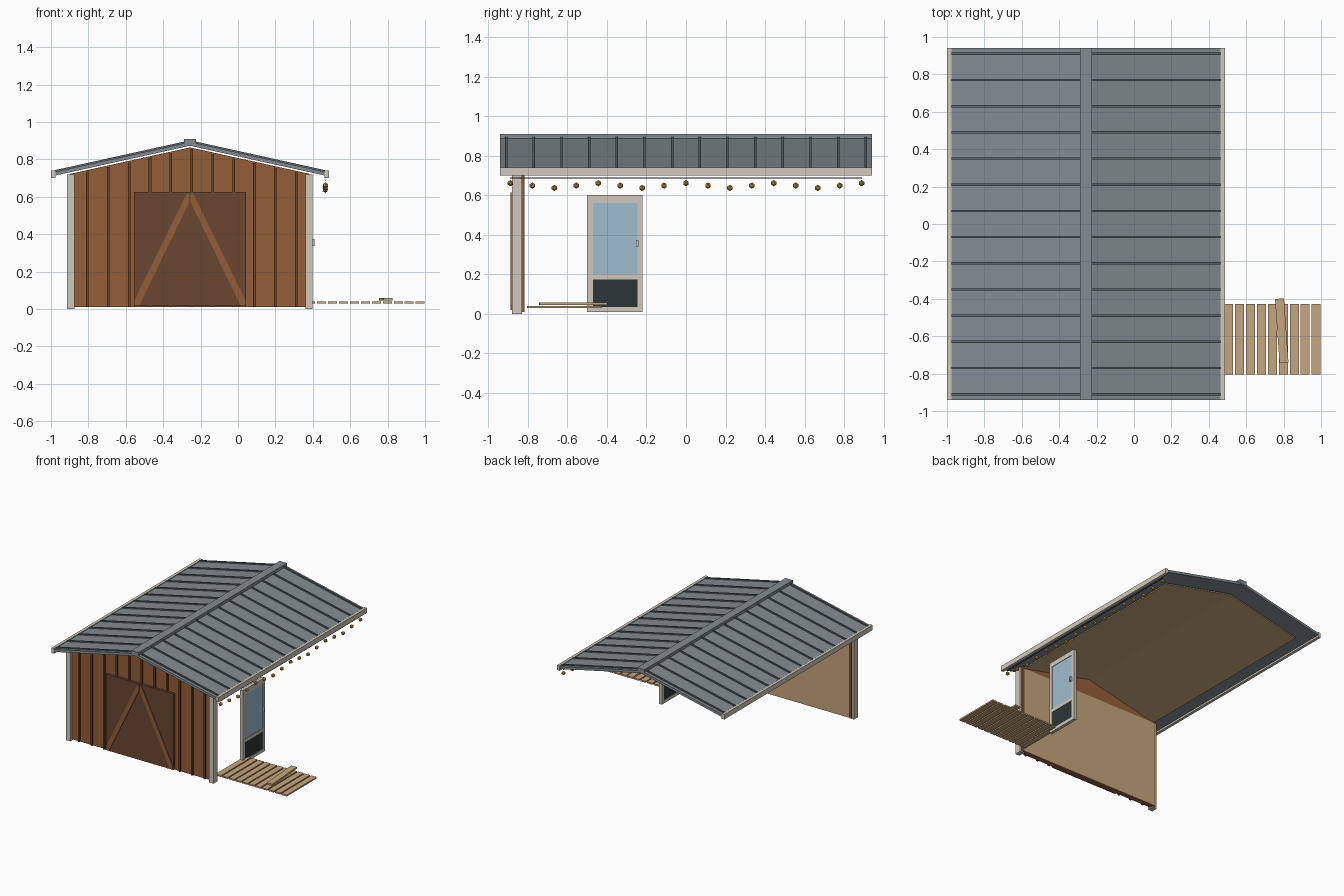
import bpy, bmesh, math
from mathutils import Matrix

if "Cube" in bpy.data.objects:
    bpy.data.objects.remove(bpy.data.objects["Cube"])

CX = -0.257      # ridge line of the shed
SLOPE = 0.221    # roof pitch


def material(name, hexcode):
    def lin(c):
        return c / 12.92 if c <= 0.04045 else ((c + 0.055) / 1.055) ** 2.4
    rgb = [lin(int(hexcode[i:i + 2], 16) / 255) for i in (0, 2, 4)]
    m = bpy.data.materials.new(name)
    m.use_nodes = True
    m.diffuse_color = (*rgb, 1)
    m.node_tree.nodes["Principled BSDF"].inputs["Base Color"].default_value = (*rgb, 1)
    return m


WALL = material("wall_brown", "945F38")
BATTEN = material("batten_brown", "69442A")
DOOR = material("dark_door_brown", "6A4630")
TRIM = material("trim_cream", "D0C9BC")
ROOF = material("roof_grey", "838C91")
SEAM = material("seam_grey", "5C656B")
TAN = material("raw_timber", "C6A67C")
GLASS = material("glass_blue", "9EBED0")
DARK = material("charcoal", "2C3537")
AMBER = material("bulb_amber", "D09A38")


def finish(name, bm, mat):
    bmesh.ops.recalc_face_normals(bm, faces=bm.faces)
    me = bpy.data.meshes.new(name)
    bm.to_mesh(me)
    bm.free()
    me.materials.append(mat)
    ob = bpy.data.objects.new(name, me)
    bpy.context.scene.collection.objects.link(ob)
    return ob


def box(name, x, y, z, mat):
    """Box from (min, max) ranges."""
    bm = bmesh.new()
    bmesh.ops.create_cube(bm, size=1)
    for v in bm.verts:
        v.co = [(r[0] + r[1]) / 2 + c * (r[1] - r[0]) for c, r in zip(v.co, (x, y, z))]
    return finish(name, bm, mat)


def prism(name, profile, y0, y1, mat):
    """Extrude an x-z outline along y; x is measured from the ridge."""
    bm = bmesh.new()
    face = bm.faces.new([bm.verts.new((CX + x, y0, z)) for x, z in profile])
    out = bmesh.ops.extrude_face_region(bm, geom=[face])
    for v in out["geom"]:
        if isinstance(v, bmesh.types.BMVert):
            v.co.y = y1
    return finish(name, bm, mat)


def chevron(name, half, apex, thick, y, mat):
    drop = half * SLOPE
    prism(name, [(-half, apex - drop), (0, apex), (half, apex - drop),
                 (half, apex - drop - thick), (0, apex - thick),
                 (-half, apex - drop - thick)], y[0], y[1], mat)


# Roof, seams, ridge cap, eave boards and ceiling
chevron("roof", 0.725, 0.893, 0.02, (-0.94, 0.94), ROOF)
for i in range(14):
    y = -0.91 + i * 0.14
    chevron("roof_seam", 0.722, 0.902, 0.012, (y - 0.006, y + 0.006), SEAM)
box("ridge_cap", (CX - 0.033, CX + 0.033), (-0.942, 0.942), (0.876, 0.91), ROOF)
for s in (-1, 1):
    xs = sorted((CX + s * 0.72, CX + s * 0.743))
    box("eave_board", xs, (-0.942, 0.942), (0.70, 0.74), TRIM)
chevron("ceiling", 0.62, 0.858, 0.01, (-0.82, 0.80), TAN)

# Front gable wall with inner lining
H = 0.64
TOP = 0.864 - H * SLOPE
prism("front_wall", [(-H, 0.01), (H, 0.01), (H, TOP), (0, 0.864), (-H, TOP)],
      -0.86, -0.822, WALL)
box("wall_lining", (CX - 0.625, CX + 0.625), (-0.822, -0.817), (0.01, 0.71), TAN)
for s in (-1, 1):
    xs = sorted((CX + s * 0.617, CX + s * 0.656))
    box("corner_trim", xs, (-0.88, -0.829), (0, 0.718), TRIM)

# Vertical battens cut to the roof pitch
for i in range(11):
    x = 0.01 + (i - 5) * 0.1117
    prism("batten", [(x - 0.007, 0.01), (x + 0.007, 0.01),
                     (x + 0.007, 0.856 - abs(x + 0.007) * SLOPE),
                     (x - 0.007, 0.856 - abs(x - 0.007) * SLOPE)],
          -0.873, -0.86, BATTEN)

# Double barn doors with diagonal braces
for s in (-1, 1):
    xs = sorted((CX + s * 0.003, CX + s * 0.3))
    box("barn_door", xs, (-0.88, -0.86), (0.015, 0.625), DOOR)
    prism("door_brace", [(s * 0.298, 0.02), (s * 0.27, 0.02), (s * 0.004, 0.57),
                         (s * 0.004, 0.615), (s * 0.018, 0.615), (s * 0.298, 0.045)],
          -0.887, -0.88, WALL)
box("door_gap", (CX - 0.003, CX + 0.003), (-0.881, -0.86), (0.015, 0.625), BATTEN)

# Glazed side door
DX = (0.368, 0.393)
for y in ((-0.50, -0.47), (-0.245, -0.22)):
    box("side_door_stile", DX, y, (0.01, 0.60), TRIM)
for z in ((0.01, 0.035), (0.175, 0.20), (0.56, 0.60)):
    box("side_door_rail", DX, (-0.47, -0.245), z, TRIM)
box("side_door_glass", (0.372, 0.389), (-0.47, -0.245), (0.20, 0.56), GLASS)
box("side_door_panel", (0.372, 0.389), (-0.47, -0.245), (0.035, 0.175), DARK)
box("side_door_handle", (0.393, 0.41), (-0.253, -0.241), (0.338, 0.373), TRIM)

# Plank path with one loose board on top
for i in range(11):
    x = 0.974 - i * 0.0585
    box("path_plank", (x - 0.024, x + 0.024), (-0.805, -0.427), (0.029, 0.041), TAN)
loose = box("loose_plank", (-0.024, 0.024), (-0.172, 0.172), (0.045, 0.058), TAN)
loose.data.transform(Matrix.Translation((0.79, -0.571, 0)) @
                     Matrix.Rotation(math.radians(4), 4, "Z"))

# String of bulbs under the right eave
box("light_wire", (0.465, 0.469), (-0.89, 0.89), (0.685, 0.689), DARK)
for i in range(17):
    z = 0.649 + 0.012 * math.cos(i * math.pi / 2)
    bm = bmesh.new()
    bmesh.ops.create_icosphere(bm, subdivisions=1, radius=0.016,
                               matrix=Matrix.Translation((0.467, -0.888 + i * 0.111, z)))
    finish("light_bulb", bm, AMBER)
